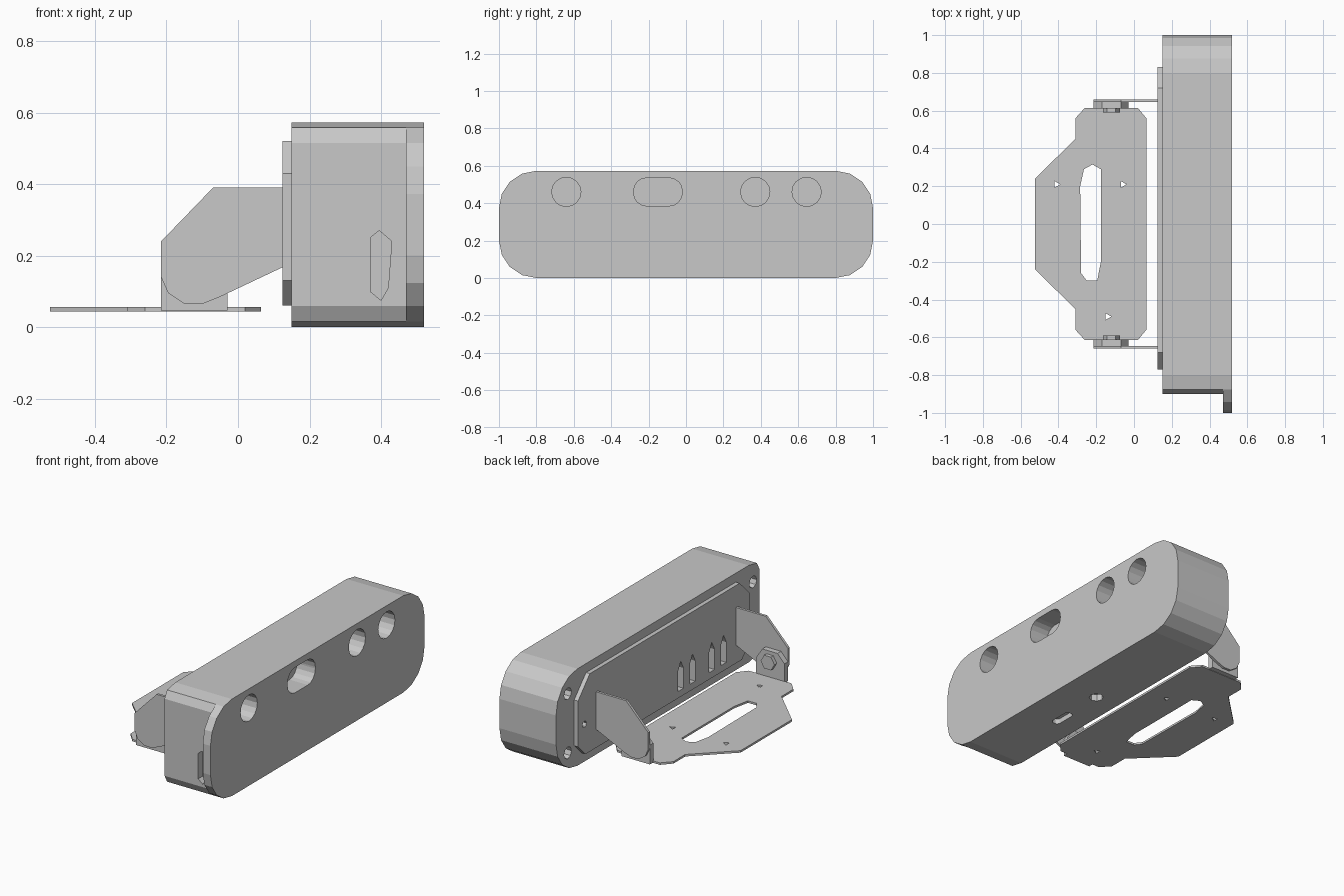
import bpy, bmesh
from math import cos, sin, pi

cube = bpy.data.objects.get("Cube")
if cube:
    bpy.data.objects.remove(cube, do_unlink=True)

grey = bpy.data.materials.new("plain grey")
grey.use_nodes = True
colour = (0.58, 0.58, 0.58, 1)
grey.diffuse_color = colour
grey.node_tree.nodes["Principled BSDF"].inputs["Base Color"].default_value = colour


def prism(name, pts, axis, lo, hi):
    """Extrude a 2D outline along an axis; the outline uses the other two axes in order."""
    bm = bmesh.new()

    def place(p, d):
        c = list(p)
        c.insert("xyz".index(axis), d)
        return bm.verts.new(c)
    a = [place(p, lo) for p in pts]
    b = [place(p, hi) for p in pts]
    bm.faces.new(a)
    bm.faces.new(b)
    for i in range(len(pts)):
        j = (i + 1) % len(pts)
        bm.faces.new((a[i], a[j], b[j], b[i]))
    bmesh.ops.recalc_face_normals(bm, faces=bm.faces)
    mesh = bpy.data.meshes.new(name)
    bm.to_mesh(mesh)
    bm.free()
    mesh.materials.append(grey)
    obj = bpy.data.objects.new(name, mesh)
    bpy.context.collection.objects.link(obj)
    return obj


def circle(u, v, r, n=16):
    return [(u + r * cos(2 * pi * i / n), v + r * sin(2 * pi * i / n)) for i in range(n)]


def rounded(u0, u1, v0, v1, r, seg=4):
    pts = []
    corners = [(u1 - r, v1 - r), (u0 + r, v1 - r), (u0 + r, v0 + r), (u1 - r, v0 + r)]
    for q, (u, v) in enumerate(corners):
        for i in range(seg + 1):
            a = pi / 2 * (q + i / seg)
            pts.append((u + r * cos(a), v + r * sin(a)))
    return pts


def cut(objs, cutters):
    for obj in objs:
        bpy.context.view_layer.objects.active = obj
        for c in cutters:
            mod = obj.modifiers.new("cut", "BOOLEAN")
            mod.operation = "DIFFERENCE"
            mod.solver = "EXACT"
            mod.object = c
            bpy.ops.object.modifier_apply(modifier=mod.name)
    for c in cutters:
        bpy.data.objects.remove(c, do_unlink=True)


# Housing: rounded bar with one flat end, and a longer lens plate in front
outline = rounded(-1, 1, 0, 0.573, 0.2)
housing = prism("housing", [(max(y, -0.9), z) for y, z in outline], "x", 0.15, 0.47)
lens_plate = prism("lens_plate", outline, "x", 0.47, 0.52)

# Lens openings
lenses = [prism("lens_cutter", circle(y, 0.46, 0.078), "x", 0.40, 0.6)
          for y in (-0.64, 0.37, 0.645)]
lenses.append(prism("lens_cutter", rounded(-0.28, -0.02, 0.385, 0.535, 0.07), "x", 0.40, 0.6))
cut([lens_plate, housing], lenses)

# End port, underside ports and rear screw holes
ports = [prism("port_cutter", [(0.37, 0.1), (0.4, 0.075), (0.42, 0.11), (0.43, 0.24),
                               (0.395, 0.27), (0.37, 0.25)], "y", -1.1, -0.86),
         prism("port_cutter", rounded(0.27, 0.32, -0.34, -0.2, 0.02), "z", -0.1, 0.03),
         prism("port_cutter", circle(0.3, 0.03, 0.04, 8), "z", -0.1, 0.04)]
for y in (-0.84, 0.89):
    for z in (0.11, 0.46):
        ports.append(prism("screw_cutter", circle(y, z, 0.035, 8), "x", 0.1, 0.22))
cut([housing], ports)

# Rear panel with pointed vents
panel = prism("rear_panel", [(-0.77, 0.13), (-0.7, 0.06), (0.76, 0.06), (0.83, 0.13),
                             (0.83, 0.4), (0.72, 0.52), (-0.68, 0.52), (-0.77, 0.43)],
              "x", 0.125, 0.15)
vents = [prism("vent_cutter", [(y - 0.025, 0.1), (y + 0.025, 0.1), (y + 0.025, 0.22),
                               (y, 0.27), (y - 0.025, 0.22)], "x", 0.1, 0.2)
         for y in (-0.13, -0.24, -0.42, -0.53)]
vents.append(prism("screw_cutter", circle(0.77, 0.24, 0.02, 6), "x", 0.1, 0.2))
cut([panel, housing], vents)

# Bracket base plate with long slot and small holes
half = [(0.065, 0.56), (0.02, 0.615), (-0.26, 0.615), (-0.31, 0.56), (-0.31, 0.45), (-0.525, 0.24)]
base = prism("bracket_base", half + [(x, -y) for x, y in reversed(half)], "z", 0.044, 0.056)
slot = [(-0.285, 0.2), (-0.265, 0.29), (-0.22, 0.315), (-0.175, 0.29),
        (-0.175, -0.2), (-0.195, -0.3), (-0.25, -0.3), (-0.28, -0.26)]
holes = [prism("hole_cutter", slot, "z", 0, 0.1)]
for x, y in ((-0.41, 0.21), (-0.06, 0.21), (-0.14, -0.49)):
    holes.append(prism("hole_cutter", circle(x, y, 0.02, 3), "z", 0, 0.1))
cut([base], holes)

# Bracket arms, base ears and pivot bolts on both ends
arm = [(-0.215, 0.24), (-0.07, 0.39), (0.13, 0.39), (0.13, 0.17), (-0.05, 0.085),
       (-0.1, 0.065), (-0.15, 0.065), (-0.195, 0.095), (-0.215, 0.14)]
ear = [(-0.215, 0.046), (-0.03, 0.046), (-0.03, 0.15), (-0.07, 0.21), (-0.17, 0.21), (-0.215, 0.16)]
for side, s in (("left", 1), ("right", -1)):
    prism("bracket_arm_" + side, arm, "y", s * 0.645, s * 0.66)
    prism("base_ear_" + side, ear, "y", s * 0.612, s * 0.645)
    prism("pivot_nut_" + side, circle(-0.12, 0.15, 0.045, 6), "y", s * 0.59, s * 0.613)
